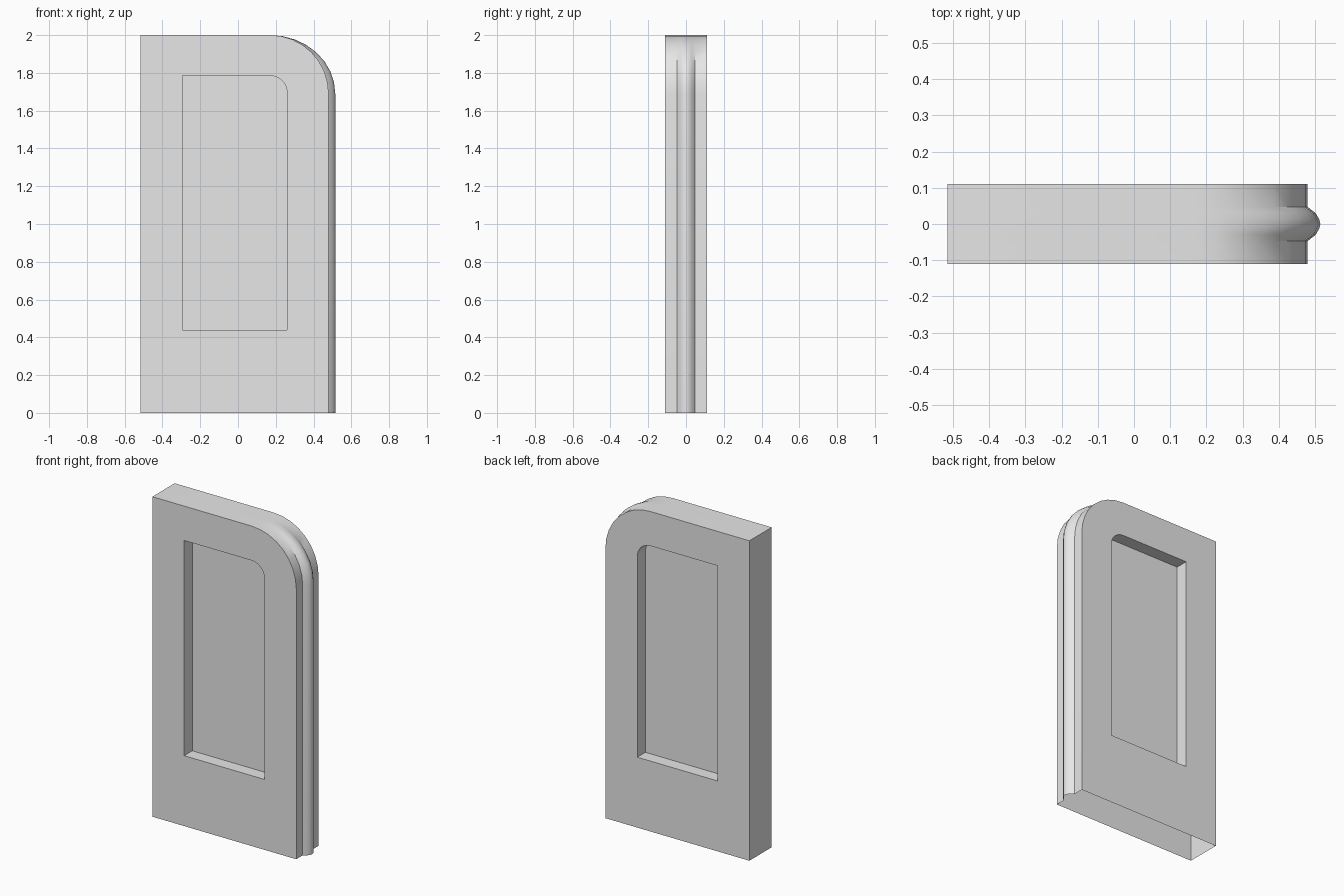
import bpy
import bmesh
from math import sin, cos, pi, radians

cube = bpy.data.objects.get("Cube")
if cube:
    bpy.data.objects.remove(cube, do_unlink=True)

LEFT, RIGHT, TOP = -0.515, 0.48, 2.0
HALF, WEB = 0.11, 0.03
STEPS = 8

grey = bpy.data.materials.new("plain_grey")
grey.use_nodes = True
colour = (0.8, 0.8, 0.8, 1)
grey.diffuse_color = colour
grey.node_tree.nodes["Principled BSDF"].inputs["Base Color"].default_value = colour


def outline(left, right, bottom, top, radius):
    """Rectangle with one rounded top corner: (x, z, bead strength)."""
    pts = [(right, bottom, 1)]
    for i in range(STEPS + 1):
        a = pi / 2 * i / STEPS
        pts.append((right - radius + radius * cos(a),
                    top - radius + radius * sin(a), cos(a)))
    return pts + [(left, top, 0), (left, bottom, 0)]


def strip(bm, rows, closed):
    """Join neighbouring rows of vertices with quads."""
    pairs = list(zip(rows, rows[1:]))
    if closed:
        pairs.append((rows[-1], rows[0]))
    for a, b in pairs:
        for i in range(len(a) - 1):
            bm.faces.new((a[i], a[i + 1], b[i + 1], b[i]))


def loop_edges(bm, verts):
    return [bm.edges.get(p) or bm.edges.new(p)
            for p in zip(verts, verts[1:] + verts[:1])]


bm = bmesh.new()

# Rim with the bead, which fades out around the rounded corner; open underneath
half_bead = [(0.013, 0.032), (0.03, 0.022), (0.047, 0), (HALF, 0)]
section = [(-y, d) for y, d in reversed(half_bead)] + [(0, 0.035)] + half_bead
rim = [[bm.verts.new((x + d * s, y, z)) for y, d in section]
       for x, z, s in outline(LEFT, RIGHT, 0, TOP, 0.31)]
strip(bm, rim, False)

# Both broad sides, each with a recessed panel
recess = outline(-0.295, 0.26, 0.44, 1.785, 0.09)
for side, column in ((-1, 0), (1, -1)):
    jamb = [[bm.verts.new((x, side * y, z)) for y in (HALF, WEB)]
            for x, z, s in recess]
    strip(bm, jamb, True)
    bm.faces.new([row[1] for row in jamb])
    edges = loop_edges(bm, [row[column] for row in rim])
    edges += loop_edges(bm, [row[0] for row in jamb])
    bmesh.ops.triangle_fill(bm, edges=edges, use_beauty=True,
                            normal=(0, side, 0))

bmesh.ops.recalc_face_normals(bm, faces=bm.faces[:])
mesh = bpy.data.meshes.new("end_panel")
bm.to_mesh(mesh)
bm.free()
mesh.materials.append(grey)

panel = bpy.data.objects.new("end_panel", mesh)
bpy.context.collection.objects.link(panel)
bpy.ops.object.select_all(action='DESELECT')
panel.select_set(True)
bpy.context.view_layer.objects.active = panel
bpy.ops.object.shade_smooth_by_angle(angle=radians(30))
